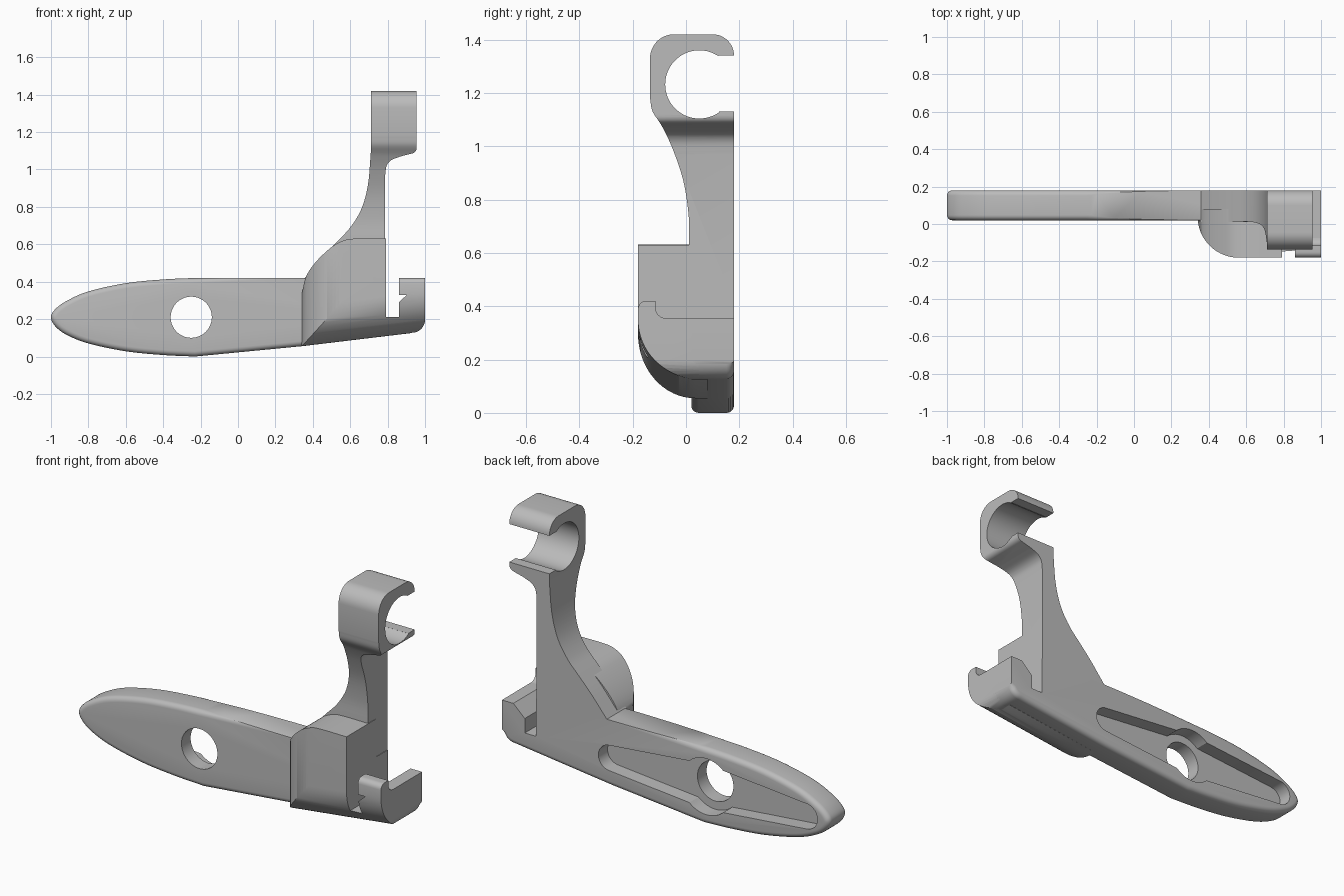
import bpy, bmesh, math
from mathutils import Vector

cube = bpy.data.objects.get("Cube")
if cube:
    bpy.data.objects.remove(cube, do_unlink=True)

grey = bpy.data.materials.new("plain_grey")
grey.use_nodes = True
colour = (0.5, 0.5, 0.5, 1)
grey.diffuse_color = colour
grey.node_tree.nodes["Principled BSDF"].inputs["Base Color"].default_value = colour


def arc(cx, cz, r, start, end, n=12):
    """Points on a circular arc, angles in degrees."""
    angles = [math.radians(start + (end - start) * i / n) for i in range(n + 1)]
    return [(cx + r * math.cos(a), cz + r * math.sin(a)) for a in angles]


def smooth(pts, n=6):
    """Catmull-Rom curve through the points."""
    p = [Vector(q) for q in pts]
    p = [2 * p[0] - p[1]] + p + [2 * p[-1] - p[-2]]
    out = []
    for a, b, c, d in zip(p, p[1:], p[2:], p[3:]):
        for i in range(n):
            t = i / n
            v = (2 * b + (c - a) * t + (2 * a - 5 * b + 4 * c - d) * t * t
                 + (3 * b - a - 3 * c + d) * t ** 3) / 2
            out.append(tuple(v))
    return out + [tuple(pts[-1])]


def prism(name, pts, axis, lo, hi, shear=0, bevel_rule=None):
    """Extrude a profile along an axis; shear lifts z with distance along x."""
    place = {"x": lambda u, v, w: (w, u, v + shear * w),
             "y": lambda u, v, w: (u, w, v),
             "z": lambda u, v, w: (u, v, w)}[axis]
    bm = bmesh.new()
    ends = [[bm.verts.new(place(u, v, w)) for u, v in pts] for w in (lo, hi)]
    for ring in ends:
        bm.faces.new(ring)
    for i in range(len(pts)):
        j = (i + 1) % len(pts)
        bm.faces.new((ends[0][i], ends[0][j], ends[1][j], ends[1][i]))
    bmesh.ops.recalc_face_normals(bm, faces=bm.faces)
    if bevel_rule:
        rims = [e for e in bm.edges if abs(e.verts[0].co.y - e.verts[1].co.y) < 1e-5
                and bevel_rule((e.verts[0].co + e.verts[1].co) / 2)]
        bmesh.ops.bevel(bm, geom=rims, offset=0.028, segments=5, profile=0.5,
                        affect="EDGES", clamp_overlap=False)
    mesh = bpy.data.meshes.new(name)
    bm.to_mesh(mesh)
    bm.free()
    mesh.materials.append(grey)
    obj = bpy.data.objects.new(name, mesh)
    bpy.context.collection.objects.link(obj)
    return obj


def combine(obj, operation, *tools):
    """Boolean with each tool, then drop the tools."""
    for tool in tools:
        mod = obj.modifiers.new("cut", "BOOLEAN")
        mod.operation, mod.object, mod.solver = operation, tool, "EXACT"
        bpy.context.view_layer.update()
        deps = bpy.context.evaluated_depsgraph_get()
        mesh = bpy.data.meshes.new_from_object(obj.evaluated_get(deps))
        obj.modifiers.clear()
        obj.data = mesh
        bpy.data.objects.remove(tool, do_unlink=True)
    return obj


FRONT, FACE, BACK = -0.18, 0.02, 0.18
SLOPE = 0.12

# Shared right-hand end: rounded heel, chamfered hook seat and slot
heel = arc(0.93, 0.197, 0.07, -90, 0, 8)
seat = [(1, 0.355), (0.93, 0.355), (0.86, 0.29), (0.86, 0.21), (0.79, 0.21)]

# Long lever slab with rounded tip
tip = smooth([(-0.23, 0.42), (-0.4, 0.412), (-0.6, 0.392), (-0.8, 0.348), (-0.92, 0.295),
              (-0.98, 0.25), (-1, 0.21), (-0.98, 0.165), (-0.92, 0.118), (-0.8, 0.07),
              (-0.6, 0.028), (-0.4, 0.008), (-0.23, 0)])
lever = prism("lever", tip + [(0.34, 0.055)] + heel + seat + [(0.79, 0.42)], "y", FACE, BACK,
              bevel_rule=lambda c: c.x < -0.23 or c.z < 0.19)

# Back pocket, ring recess and through hole
pocket = (arc(0.34, 0.21, 0.07, -80, 80) + [(-0.25, 0.335)] + arc(-0.86, 0.21, 0.07, 100, 260)
          + [(-0.25, 0.085)])
FLOOR = 0.1
combine(lever, "DIFFERENCE",
        prism("pocket_cutter", pocket, "y", FLOOR, 0.3),
        prism("ring_cutter", arc(-0.25, 0.21, 0.155, 0, 354, 59), "y", FLOOR, 0.3),
        prism("hole_cutter", arc(-0.25, 0.21, 0.11, 0, 354, 59), "y", -0.1, 0.3))


def belly(name):
    """Solid above the rounded, sloping underside."""
    return prism(name, arc(0.035, 0.229, 0.215, 180, 270, 16) + [(0.3, 0.014), (0.3, 1), (FRONT, 1)],
                 "x", 0.2, 1.1, SLOPE)


# Front block: side outline, rounded plan corner and rounded belly
shoulder = smooth([(0.79, 0.63), (0.62, 0.63), (0.56, 0.618), (0.5, 0.585), (0.42, 0.51),
                   (0.365, 0.43), (0.34, 0.33)])
block = prism("front_block", shoulder + [(0.34, 0.04), (0.9, 0.11)] + heel + seat, "y", -0.3, 0.08)
plan = arc(0.56, 0.04, 0.22, 180, 270, 20) + [(1.2, FRONT), (1.2, 0.2), (0.34, 0.2)]
combine(block, "INTERSECT", prism("plan_cutter", plan, "z", -0.2, 0.9), belly("belly_cutter"))

# Raised hook lip at the front of the seat
lip_side = (arc(-0.15, 0.39, 0.03, 180, 90, 5) + [(-0.115, 0.42)]
            + arc(-0.075, 0.395, 0.04, 180, 270, 6) + [(-0.075, 0.33), (FRONT, 0.33)])
combine(prism("hook_lip", lip_side, "x", 0.86, 1), "INTERSECT", belly("belly_cutter"))

# Upright arm ending in an open round clip
arm_front = (smooth([(0.35, 0.41), (0.45, 0.53), (0.53, 0.615), (0.6, 0.69), (0.66, 0.79),
                     (0.695, 0.92), (0.71, 1.09)])
             + [(0.71, 1.5), (0.955, 1.5)] + arc(0.925, 1.115, 0.03, 0, -75, 5)
             + smooth([(0.87, 1.07), (0.82, 1.05), (0.795, 1.02), (0.787, 0.97)]) + [(0.787, 0.41)])
arm = prism("arm_and_clip", arm_front, "y", -0.3, 0.3)
arm_side = ([(BACK, 0.3), (BACK, 1.13), (0.123, 1.13)]
            + arc(0.05, 1.232, 0.128, -54, -304, 48)
            + [(0.123, 1.34), (BACK, 1.34)] + arc(0.1, 1.34, 0.08, 0, 90)
            + arc(-0.045, 1.33, 0.09, 90, 180)
            + smooth([(-0.135, 1.18), (-0.125, 1.13), (-0.09, 1.075), (-0.05, 0.99),
                      (-0.01, 0.87), (0.01, 0.74), (0.012, 0.63)]) + [(0.012, 0.3)])
combine(arm, "INTERSECT", prism("side_cutter", arm_side, "x", 0.1, 1.2))

# Smooth curved surfaces, keep hard edges
bpy.ops.object.select_all(action="DESELECT")
for obj in [o for o in bpy.data.objects if o.type == "MESH" and grey.name in o.data.materials]:
    obj.select_set(True)
    bpy.context.view_layer.objects.active = obj
bpy.ops.object.shade_smooth_by_angle(angle=math.radians(30))
